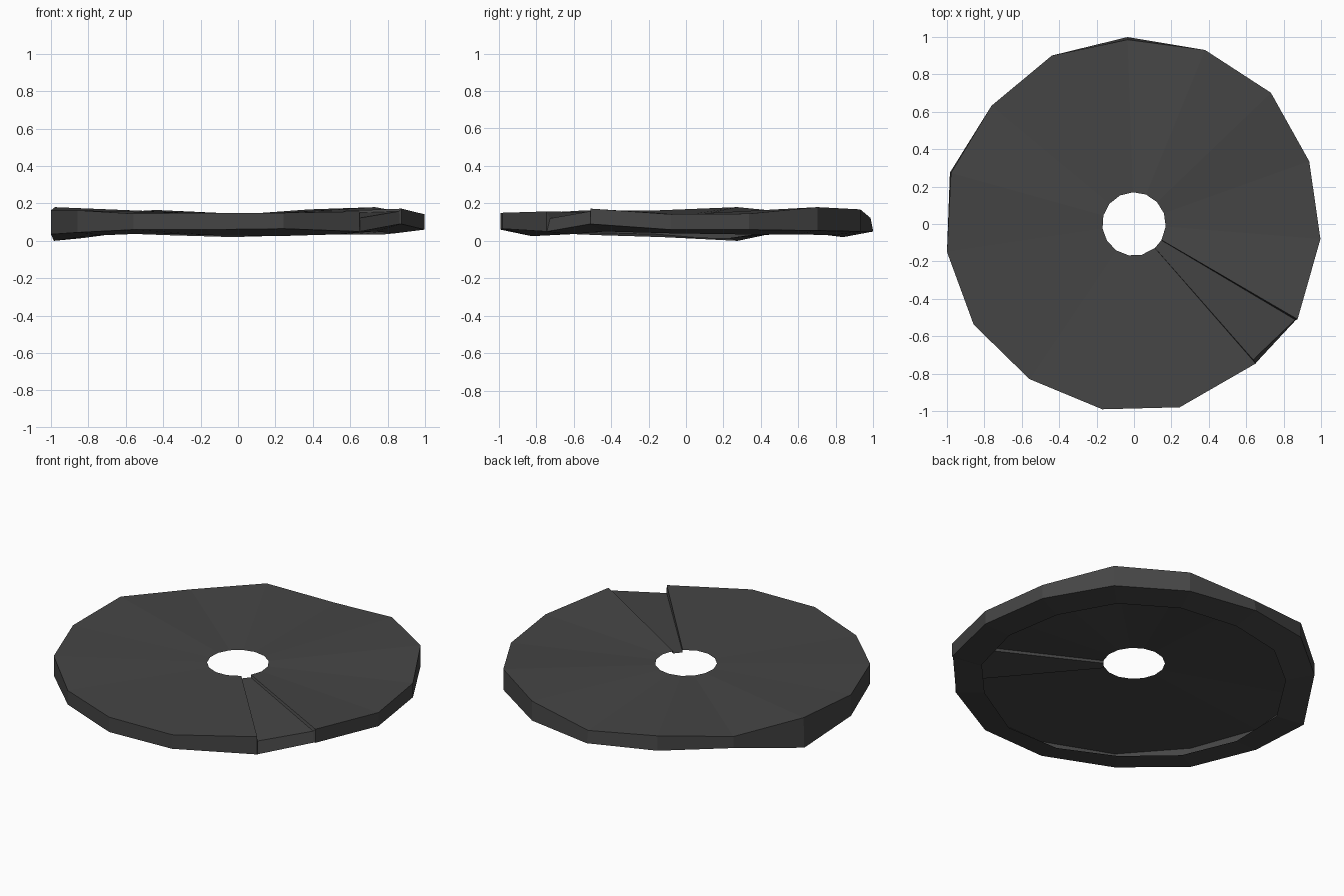
import bpy, bmesh
from math import cos, sin, radians

if "Cube" in bpy.data.objects:
    bpy.data.objects.remove(bpy.data.objects["Cube"])

rubber = bpy.data.materials.new("dark_grey")
rubber.diffuse_color = (0.06, 0.06, 0.06, 1)
rubber.use_nodes = True
rubber.node_tree.nodes["Principled BSDF"].inputs["Base Color"].default_value = rubber.diffuse_color

HOLE = 0.17


def section(angle, outer, top, mid, bottom, hub_top=0.145, lip=0.0):
    """Open radial profile of the hollow shell: top plate, rim, inward flange."""
    a = radians(angle)
    pts = [(HOLE, hub_top), (outer - lip, top), (outer, mid), (0.84 * outer, bottom)]
    return [(r * cos(a), r * sin(a), z) for r, z in pts]


def sweep_loop(name, sections):
    """Join the sections into one closed ring, open on the underside."""
    bm = bmesh.new()
    rows = [[bm.verts.new(p) for p in s] for s in sections]
    for a, b in zip(rows, rows[1:] + rows[:1]):
        for i in range(len(a) - 1):
            bm.faces.new((a[i], a[i + 1], b[i + 1], b[i]))
    me = bpy.data.meshes.new(name)
    bm.to_mesh(me)
    bm.free()
    me.materials.append(rubber)
    ob = bpy.data.objects.new(name, me)
    bpy.context.collection.objects.link(ob)
    return ob


# wavy disc: angle, radius, rim top, rim lower edge, flange edge
wave = [(-30.2, 1.012, .172, .09, .05), (-4.6, 1.0, .142, .06, .04),
        (19.7, .995, .145, .06, .035), (43.8, 1.014, .18, .055, .035),
        (67.8, 1.005, .168, .05, .03), (92, 1.0, .122, .05, .02, .145, .014),
        (116, 1.002, .165, .075, .03), (140.3, .99, .145, .075, .04),
        (164.4, 1.022, .18, .0, .015, .145, .006), (188.5, 1.011, .163, .035, .02),
        (212.1, 1.012, .163, .045, .03), (236, 1.0, .145, .06, .04),
        (260.3, 1.005, .15, .06, .03), (284, 1.01, .15, .065, .025),
        (311.1, .99, .157, .05, .035)]

# sunken wedge in the split; the loop's joints form its step walls
wedge = [(311.3, .988, .12, .05, .035, .13, .022),
         (329.3, 1.006, .158, .09, .05, .13, .004)]

sweep_loop("warped_split_disc", [section(*w) for w in wave + wedge])
